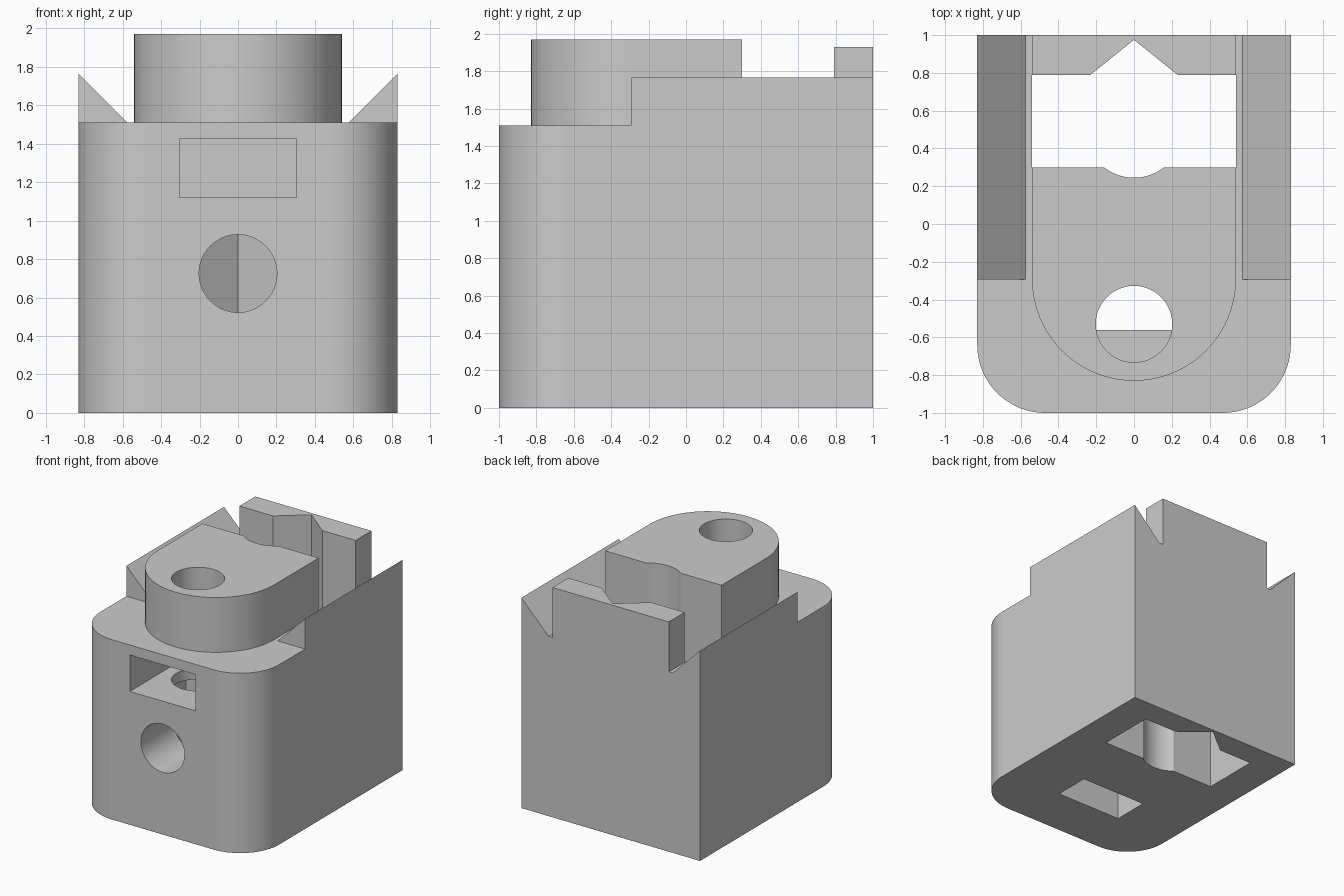
import bpy, bmesh, math
from mathutils import Matrix

if "Cube" in bpy.data.objects:
    bpy.data.objects.remove(bpy.data.objects["Cube"])

grey = bpy.data.materials.new("light_grey")
grey.diffuse_color = (0.6, 0.6, 0.6, 1)
grey.use_nodes = True
grey.node_tree.nodes["Principled BSDF"].inputs["Base Color"].default_value = grey.diffuse_color


def arc(cx, cy, r, a0, a1, n):
    """Points on an arc, angles in degrees."""
    return [(cx + r * math.cos(math.radians(a0 + (a1 - a0) * i / n)),
             cy + r * math.sin(math.radians(a0 + (a1 - a0) * i / n))) for i in range(n + 1)]


def prism(name, pts, lo, hi, axis="z"):
    """Extrude a profile: (x, y) along z, or (x, z) along y."""
    place = (lambda a, b, t: (a, b, t)) if axis == "z" else (lambda a, b, t: (a, t, b))
    bm = bmesh.new()
    face = bm.faces.new([bm.verts.new(place(a, b, lo)) for a, b in pts])
    ext = bmesh.ops.extrude_face_region(bm, geom=[face])
    for v in ext["geom"]:
        if isinstance(v, bmesh.types.BMVert):
            v.co["xyz".index(axis)] = hi
    bmesh.ops.recalc_face_normals(bm, faces=bm.faces)
    me = bpy.data.meshes.new(name)
    bm.to_mesh(me)
    bm.free()
    me.materials.append(grey)
    ob = bpy.data.objects.new(name, me)
    bpy.context.collection.objects.link(ob)
    return ob


def rect(x0, x1, y0, y1):
    return [(x0, y0), (x1, y0), (x1, y1), (x0, y1)]


def combine(target, tool, operation):
    """Apply a boolean and remove the tool."""
    mod = target.modifiers.new(tool.name, "BOOLEAN")
    mod.operation, mod.solver, mod.object = operation, "EXACT", tool
    bpy.context.view_layer.update()
    dg = bpy.context.evaluated_depsgraph_get()
    result = bpy.data.meshes.new_from_object(target.evaluated_get(dg))
    target.modifiers.clear()
    target.data = result
    bpy.data.objects.remove(tool)


W, R, DECK, B = 0.83, 0.36, 1.51, 0.54

# main block with rounded front corners
body = prism("block_body", [(W, 1), (-W, 1)] + arc(-W + R, -1 + R, R, 180, 270, 20)
             + arc(W - R, -1 + R, R, 270, 360, 20), 0, DECK)

# round-fronted boss, rear plate and side wedges
boss = prism("boss", [(B, 0.4), (-B, 0.4)] + arc(0, -0.29, B, 180, 360, 48), 1.3, 1.97)
combine(body, boss, "UNION")
combine(body, prism("rear_plate", rect(-B, B, 0.7, 1), 1.3, 1.93), "UNION")
for s in (-1, 1):
    wedge = prism("side_wedge", [(s * 0.575, 1.3), (s * W, 1.3), (s * W, 1.765),
                                 (s * 0.575, DECK)], -0.295, 1, "y")
    combine(body, wedge, "UNION")

# through slot with a round bite in front and a V notch behind
S = B + 0.001
half = math.degrees(math.asin(0.16 / 0.26))
slot = [(-S, 0.3)] + arc(0, 0.505, 0.26, 270 - half, 270 + half, 12)
slot += [(S, 0.3), (S, 0.79), (0.23, 0.79), (0, 0.975), (-0.23, 0.79), (-S, 0.79)]
combine(body, prism("through_slot", slot, -0.2, 2.2), "DIFFERENCE")

# nut pockets: one from the front, one from below
combine(body, prism("front_pocket", rect(-0.305, 0.305, 1.12, 1.425), -1.2, -0.225, "y"), "DIFFERENCE")
combine(body, prism("bottom_pocket", rect(-0.305, 0.305, -0.56, -0.255), -0.2, 1.03), "DIFFERENCE")

# screw holes: vertical in the boss, horizontal from the front
ring = arc(0, -0.53, 0.2025, 0, 360, 48)[:-1]
combine(body, prism("vertical_hole", ring, 0.96, 2.2), "DIFFERENCE")
ring = arc(0, 0.725, 0.2025, 0, 360, 48)[:-1]
combine(body, prism("front_hole", ring, -1.2, 0.5, "y"), "DIFFERENCE")

# smooth the curved walls, keep edges sharp
bpy.context.view_layer.objects.active = body
body.select_set(True)
bpy.ops.object.shade_smooth_by_angle(angle=math.radians(25))
weighted = body.modifiers.new("weighted_normals", "WEIGHTED_NORMAL")
weighted.keep_sharp = True
